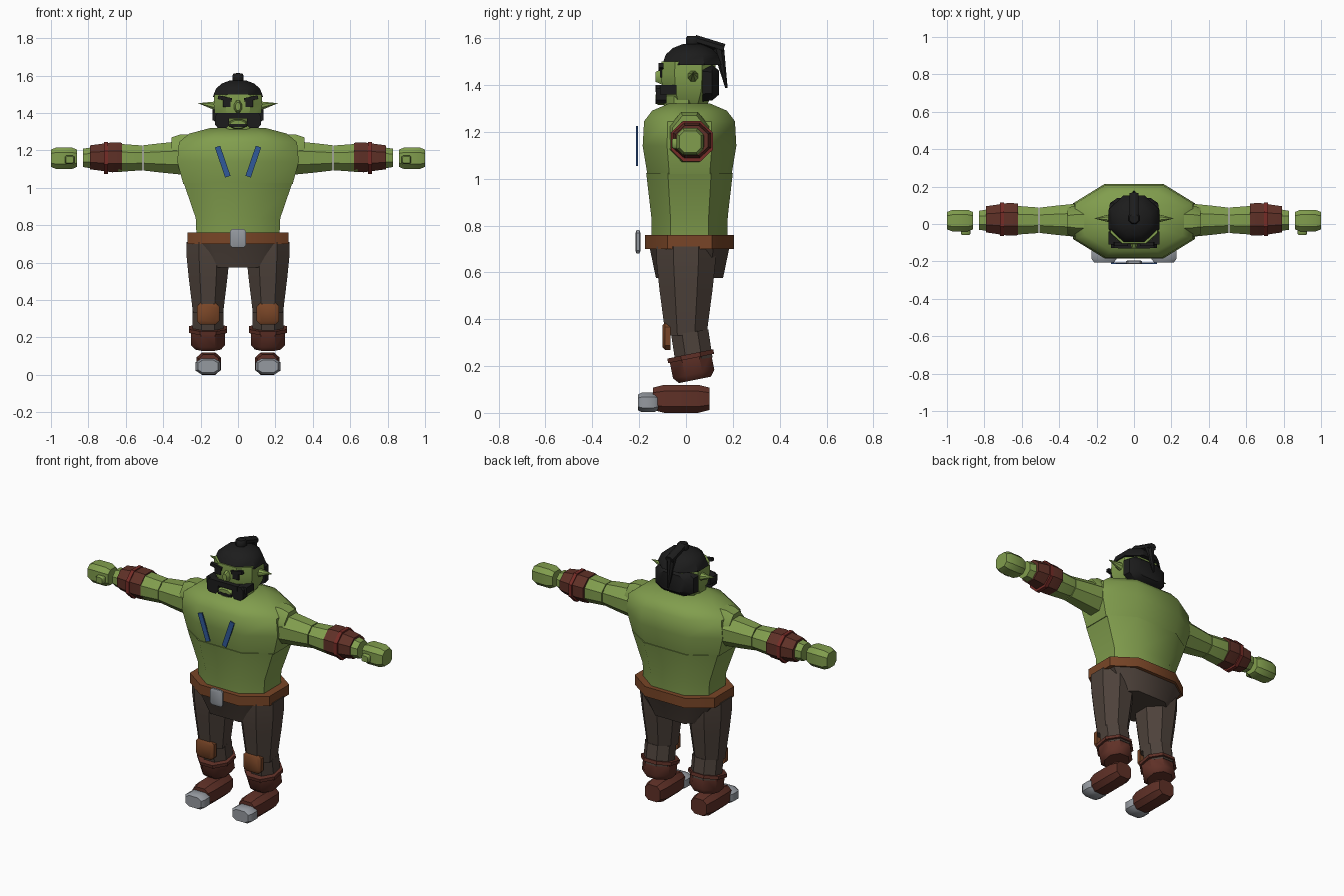
import bpy
import bmesh
import math
from mathutils import Vector, Matrix

cube = bpy.data.objects.get("Cube")
if cube:
    bpy.data.objects.remove(cube, do_unlink=True)


def material(name, red, green, blue):
    colour = (red, green, blue, 1)
    mat = bpy.data.materials.new(name)
    mat.use_nodes = True
    mat.diffuse_color = colour
    mat.node_tree.nodes["Principled BSDF"].inputs["Base Color"].default_value = colour
    return mat


skin = material("green skin", 0.22, 0.34, 0.075)
hair = material("black hair", 0.012, 0.012, 0.012)
cloth = material("dark brown cloth", 0.075, 0.054, 0.043)
leather = material("red brown leather", 0.115, 0.03, 0.02)
tan = material("tan leather", 0.19, 0.06, 0.02)
steel = material("grey steel", 0.3, 0.32, 0.35)
paint = material("blue paint", 0.03, 0.1, 0.32)
trim = material("red trim", 0.18, 0.025, 0.02)

# Profiles pair a fraction of the length with a scale of the cross-section
STRAIGHT = ((0, 1), (1, 1))
ROUNDED = ((0, 0.8), (0.2, 1), (0.8, 1), (1, 0.8))


def part(name, mat, centre, size, axis="z", profile=STRAIGHT, corner=0.42,
         depth_power=1, tilt=0, roll=0, side=1):
    """Sweep a chamfered rectangle along an axis; corner=1 gives a plain box."""
    outline = []
    for sx, sy in ((1, 1), (-1, 1), (-1, -1), (1, -1)):
        pair = [(sx, sy * corner), (sx * corner, sy)]
        outline += pair if sx == sy else pair[::-1]
    turn = Matrix.Rotation(tilt, 3, "X") @ Matrix.Rotation(roll, 3, "Y")
    bm = bmesh.new()
    rings = []
    for along, scale in profile:
        ring = []
        for u, v in outline:
            a, b, t = u * scale / 2, v * scale ** depth_power / 2, along - 0.5
            unit = {"x": (t, a, b), "y": (a, t, b), "z": (a, b, t)}[axis]
            point = Vector(centre) + turn @ (Vector(unit) * Vector(size))
            point.x *= side
            ring.append(bm.verts.new(point))
        rings.append(ring)
    for low, high in zip(rings, rings[1:]):
        for i in range(len(low)):
            bm.faces.new((low[i - 1], low[i], high[i], high[i - 1]))
    bm.faces.new(rings[0])
    bm.faces.new(rings[-1])
    bmesh.ops.remove_doubles(bm, verts=bm.verts, dist=0.0001)
    bmesh.ops.recalc_face_normals(bm, faces=bm.faces)
    mesh = bpy.data.meshes.new(name)
    bm.to_mesh(mesh)
    bm.free()
    mesh.materials.append(mat)
    ob = bpy.data.objects.new(name, mesh)
    bpy.context.collection.objects.link(ob)
    bpy.ops.object.select_all(action="DESELECT")
    ob.select_set(True)
    bpy.context.view_layer.objects.active = ob
    bpy.ops.object.shade_smooth_by_angle(angle=math.radians(40))


def pair(name, *args, **options):
    """Make a part on the left and its mirror on the right."""
    for label, side in (("left", 1), ("right", -1)):
        part(f"{label}_{name}", *args, side=side, **options)


# Torso
part("belly", skin, centre=(0, 0.015, 0.87), size=(0.58, 0.37, 0.31),
     profile=((0, 0.76), (0.4, 0.78), (1, 1)), corner=0.5, depth_power=0.5)
part("chest", skin, centre=(0, 0.015, 1.17), size=(0.65, 0.4, 0.3),
     profile=((0, 0.9), (0.4, 1), (0.75, 0.97), (0.9, 0.8), (1, 0.45)), corner=0.48)
pair("chest_stripe", paint, centre=(0.082, -0.21, 1.14), size=(0.03, 0.008, 0.17),
     corner=1, roll=0.33)

# Belt and hips
part("belt", tan, centre=(0, 0.015, 0.73), size=(0.54, 0.38, 0.06), corner=0.5)
part("belt_buckle", steel, centre=(0, -0.205, 0.73), size=(0.085, 0.02, 0.1), axis="y",
     profile=ROUNDED, corner=0.75)
part("hips", cloth, centre=(0, 0.015, 0.64), size=(0.5, 0.34, 0.13),
     profile=((0, 0.65), (1, 1)), corner=0.6, depth_power=0.4)

# Head and face
part("neck", skin, centre=(0, -0.02, 1.32), size=(0.2, 0.15, 0.06))
part("head", skin, centre=(0, 0.01, 1.41), size=(0.26, 0.235, 0.18),
     profile=((0, 0.7), (0.3, 0.93), (0.7, 1), (1, 0.97)), corner=0.5)
part("nose", skin, centre=(0, -0.115, 1.435), size=(0.045, 0.03, 0.07), axis="y",
     profile=((0, 0.6), (1, 1)))
part("chin", skin, centre=(0, -0.1, 1.34), size=(0.1, 0.06, 0.05), axis="y", profile=ROUNDED)
part("mouth", hair, centre=(0, -0.127, 1.332), size=(0.09, 0.008, 0.016), corner=1)
part("moustache", hair, centre=(0, -0.115, 1.386), size=(0.17, 0.03, 0.03), corner=1)
pair("beard", hair, centre=(0.085, -0.105, 1.36), size=(0.075, 0.045, 0.08), axis="y", corner=0.6)
pair("sideburn", hair, centre=(0.115, -0.075, 1.38), size=(0.04, 0.07, 0.04), corner=1)
pair("brow", hair, centre=(0.07, -0.107, 1.477), size=(0.075, 0.02, 0.02), corner=1, roll=-0.2)
pair("eye_patch", hair, centre=(0.06, -0.107, 1.452), size=(0.04, 0.01, 0.04), corner=1)
pair("ear", skin, centre=(0.165, 0.03, 1.445), size=(0.1, 0.05, 0.05), axis="x",
     profile=((0, 1), (1, 0)), roll=-0.15)

# Hair
part("hair_cap", hair, centre=(0, 0.025, 1.53), size=(0.27, 0.255, 0.09),
     profile=((0, 1), (0.5, 0.87), (0.8, 0.65), (1, 0.3)))
part("back_hair", hair, centre=(0, 0.105, 1.41), size=(0.27, 0.07, 0.16), axis="y",
     profile=((0, 1), (0.6, 0.95), (1, 0.65)), corner=0.6)
part("topknot", hair, centre=(0, 0.03, 1.585), size=(0.06, 0.06, 0.05), profile=ROUNDED)
part("ponytail_top", hair, centre=(0, 0.1, 1.575), size=(0.05, 0.13, 0.04), axis="y", tilt=-0.3)
part("ponytail_tail", hair, centre=(0, 0.155, 1.475), size=(0.05, 0.05, 0.18),
     profile=((0, 0.2), (1, 1)), tilt=0.2)

# Arms
pair("shoulder", skin, centre=(0.28, 0.015, 1.18), size=(0.15, 0.17, 0.21), axis="x",
     profile=((0, 1), (0.7, 1), (1, 0.85)))
pair("upper_arm", skin, centre=(0.4, 0.02, 1.16), size=(0.21, 0.18, 0.18), axis="x",
     profile=((0, 1), (0.6, 0.86), (1, 0.75)))
pair("forearm", skin, centre=(0.67, 0.02, 1.16), size=(0.32, 0.155, 0.15), axis="x",
     profile=((0, 0.88), (0.4, 1), (0.85, 0.75), (1, 0.65)))
pair("bracer", leather, centre=(0.705, 0.025, 1.163), size=(0.17, 0.175, 0.16), axis="x",
     profile=((0, 0.97), (0.3, 1), (1, 0.8)))
pair("bracer_band", trim, centre=(0.705, 0.025, 1.16), size=(0.022, 0.18, 0.172), axis="x")
pair("hand", skin, centre=(0.93, 0.018, 1.158), size=(0.14, 0.115, 0.115), axis="x",
     profile=ROUNDED, corner=0.55)
pair("thumb", skin, centre=(0.9, -0.04, 1.15), size=(0.05, 0.04, 0.045), axis="y",
     profile=ROUNDED, corner=0.7)

# Legs
pair("thigh", cloth, centre=(0.16, 0, 0.52), size=(0.23, 0.25, 0.38),
     profile=((0, 0.7), (0.5, 0.9), (0.8, 1), (1, 1)))
pair("shin", cloth, centre=(0.16, 0.025, 0.285), size=(0.165, 0.16, 0.12), tilt=0.15)
pair("knee_pad", tan, centre=(0.16, -0.083, 0.327), size=(0.12, 0.035, 0.115), axis="y",
     profile=((0, 0.8), (0.3, 1), (1, 1)), corner=0.68)

# Boots
pair("boot_cuff", leather, centre=(0.16, 0.02, 0.242), size=(0.205, 0.2, 0.02), tilt=0.2)
pair("boot_shaft", leather, centre=(0.16, 0.028, 0.19), size=(0.18, 0.18, 0.1),
     profile=((0, 0.77), (0.25, 1), (1, 1)), tilt=0.2)
pair("foot", leather, centre=(0.157, -0.02, 0.06), size=(0.13, 0.24, 0.12), axis="y",
     profile=ROUNDED, corner=0.55)
pair("toe_cap", steel, centre=(0.16, -0.162, 0.045), size=(0.132, 0.086, 0.084), axis="y",
     profile=ROUNDED, corner=0.55)
